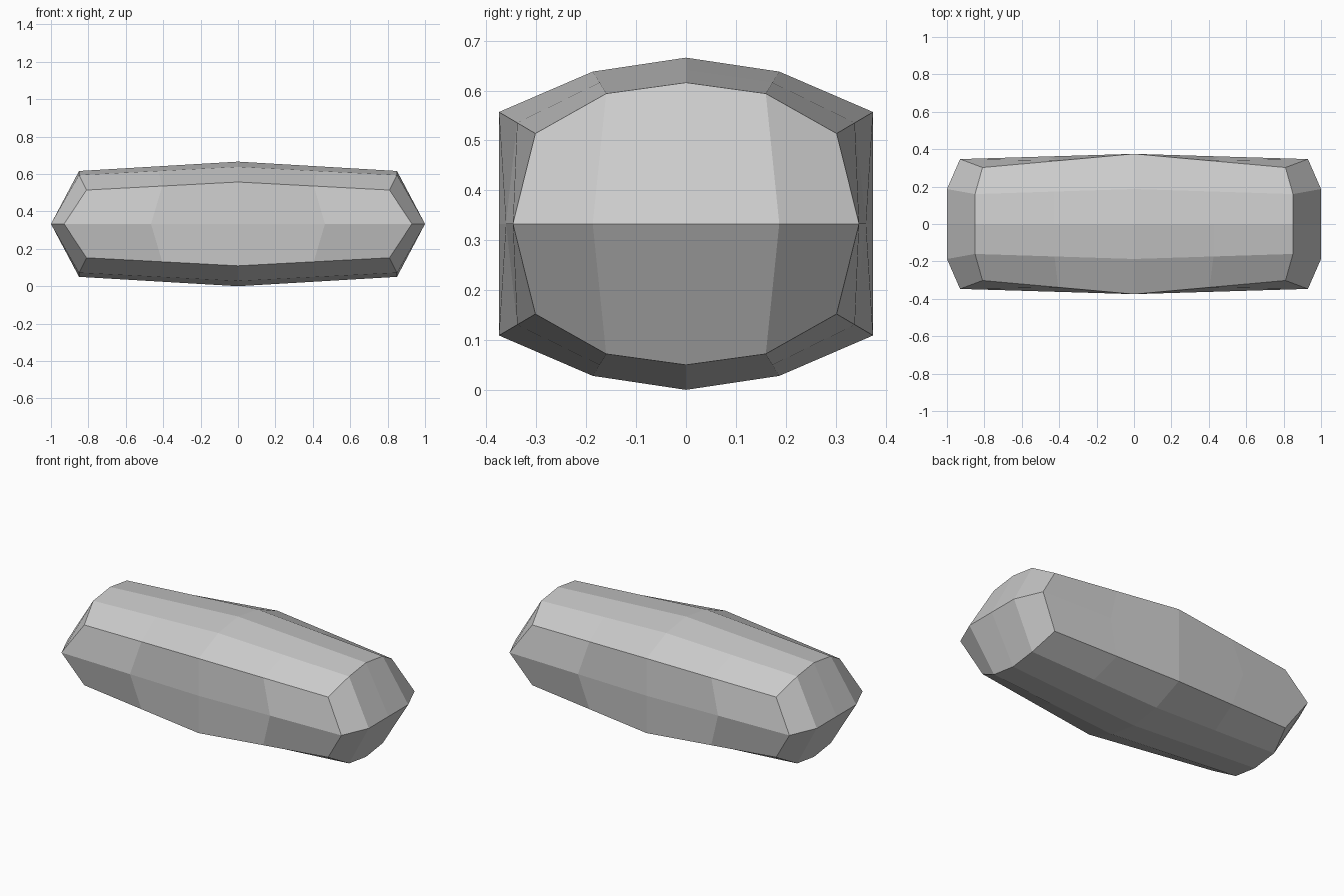
import bpy
import bmesh
from mathutils import Vector

cube = bpy.data.objects.get("Cube")
if cube:
    bpy.data.objects.remove(cube, do_unlink=True)

HALF_HEIGHT = 0.333

# Quarter cross-sections, from the top centre line round to the mid-height seam
middle = [Vector(p) for p in ((0, 0, 0.333), (0, 0.187, 0.305), (0, 0.375, 0.224), (0, 0.375, 0))]
rim = [Vector(p) for p in ((0.85, 0, 0.283), (0.85, 0.16, 0.261), (0.81, 0.302, 0.181), (0.93, 0.347, 0))]
halfway = [a.lerp(b, 0.5) for a, b in zip(middle, rim)]
# Outermost seam of the end face
tip = [Vector((1, 0, 0)), Vector((1, 0.187, 0))]

bm = bmesh.new()
rings = [[bm.verts.new(p) for p in ring] for ring in (middle, halfway, rim)]
tip_verts = [bm.verts.new(p) for p in tip]

# Top and side panels lofted between the sections
for a, b in zip(rings, rings[1:]):
    for i in range(len(a) - 1):
        bm.faces.new((a[i], b[i], b[i + 1], a[i + 1]))

# End panels
outer = rings[-1]
bm.faces.new((outer[0], tip_verts[0], tip_verts[1], outer[1]))
bm.faces.new((outer[1], tip_verts[1], outer[3], outer[2]))

# Face every panel outward
bm.normal_update()
for face in bm.faces:
    if face.normal.dot(face.calc_center_median()) < 0:
        face.normal_flip()

mesh = bpy.data.meshes.new("faceted_block")
bm.to_mesh(mesh)
bm.free()

# One plain grey material
grey = bpy.data.materials.new("plain_grey")
grey.use_nodes = True
colour = (0.6, 0.6, 0.6, 1)
grey.diffuse_color = colour
grey.node_tree.nodes["Principled BSDF"].inputs["Base Color"].default_value = colour
mesh.materials.append(grey)

# Mirror the eighth into the whole block
block = bpy.data.objects.new("faceted_block", mesh)
block.location.z = HALF_HEIGHT
bpy.context.collection.objects.link(block)
mirror = block.modifiers.new("mirror", 'MIRROR')
mirror.use_axis = (True, True, True)
mirror.use_clip = True
mirror.merge_threshold = 0.001
